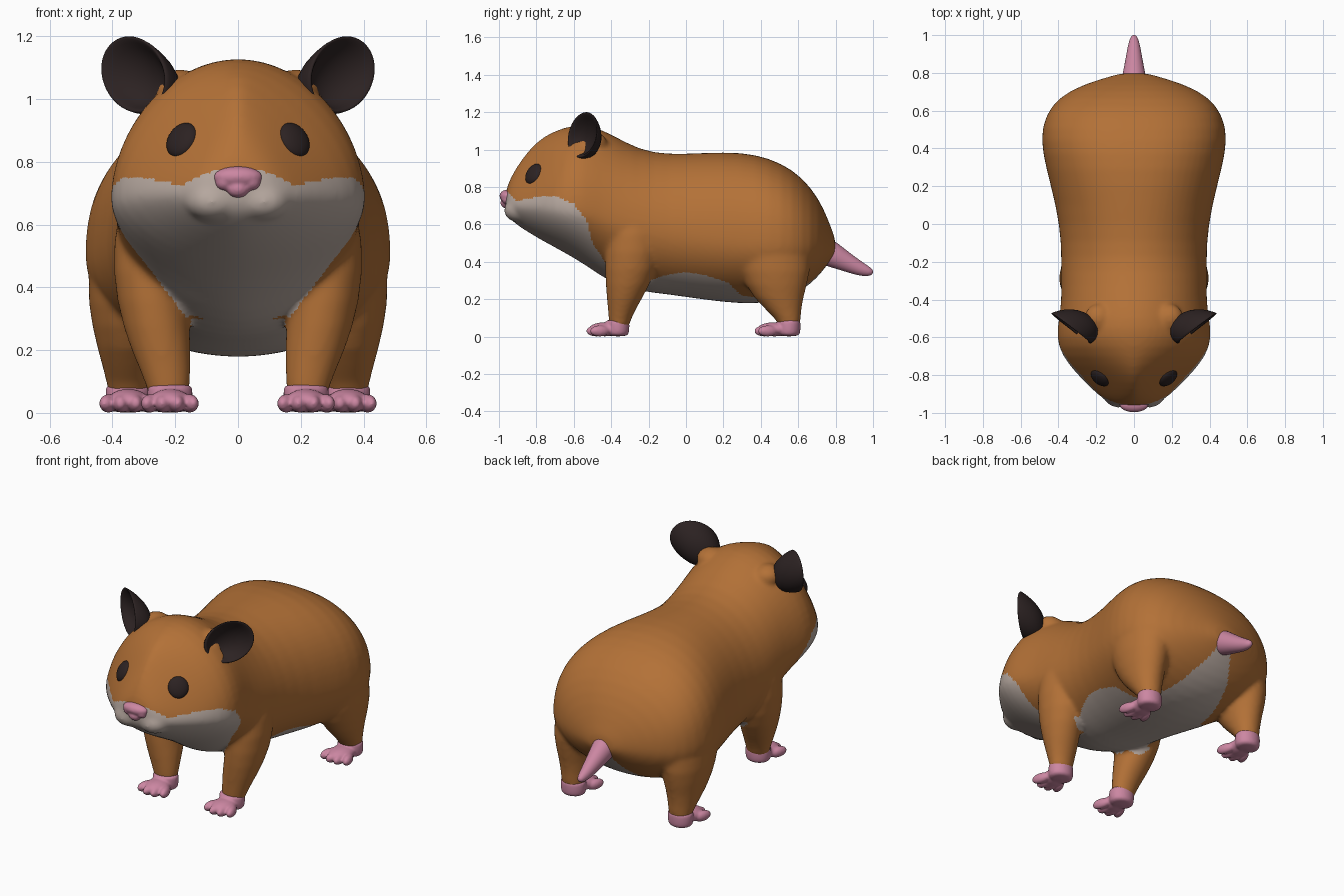
import bpy, bmesh, math
from mathutils import Matrix, Vector

if "Cube" in bpy.data.objects:
    bpy.data.objects.remove(bpy.data.objects["Cube"], do_unlink=True)


def material(name, rgb):
    m = bpy.data.materials.new(name)
    m.use_nodes = True
    m.diffuse_color = (*rgb, 1)
    bsdf = m.node_tree.nodes["Principled BSDF"]
    bsdf.inputs["Base Color"].default_value = (*rgb, 1)
    bsdf.inputs["Roughness"].default_value = 0.7
    return m


FUR = material("orange fur", (0.45, 0.165, 0.038))
CREAM = material("pale belly fur", (0.48, 0.4, 0.355))
PINK = material("pink skin", (0.6, 0.24, 0.36))
DARK = material("dark brown", (0.025, 0.016, 0.016))


def ellipsoid(bm, centre, radii, rot=None):
    mat = Matrix.Translation(centre) @ (rot or Matrix()) @ Matrix.Diagonal((*radii, 1))
    bmesh.ops.create_uvsphere(bm, u_segments=20, v_segments=12, radius=1, matrix=mat)


def loft(bm, rings):
    """Skin a list of closed rings and cap both ends."""
    loops = [[bm.verts.new(p) for p in ring] for ring in rings]
    n = len(loops[0])
    for a, b in zip(loops, loops[1:]):
        for i in range(n):
            j = (i + 1) % n
            bm.faces.new((a[i], a[j], b[j], b[i]))
    bm.faces.new(loops[0][::-1])
    bm.faces.new(loops[-1])


def angles(n):
    return [math.tau * i / n for i in range(n)]


def oval(x, y, z, rx, ry):
    return [(x + rx * math.cos(a), y + ry * math.sin(a), z) for a in angles(16)]


def finish(name, bm, mats, voxel=0, smooth=0):
    """Make an object, fuse its pieces and bake the modifiers."""
    bmesh.ops.recalc_face_normals(bm, faces=bm.faces[:])
    mesh = bpy.data.meshes.new(name)
    bm.to_mesh(mesh)
    bm.free()
    ob = bpy.data.objects.new(name, mesh)
    bpy.context.collection.objects.link(ob)
    ob.modifiers.new("round", "SUBSURF").levels = 1
    if voxel:
        r = ob.modifiers.new("fuse", "REMESH")
        r.mode, r.voxel_size = "VOXEL", voxel
        s = ob.modifiers.new("soften", "SMOOTH")
        s.factor, s.iterations = 0.5, smooth
    bpy.context.view_layer.update()
    baked = bpy.data.meshes.new_from_object(ob.evaluated_get(bpy.context.evaluated_depsgraph_get()))
    ob.modifiers.clear()
    ob.data = baked
    baked.materials.clear()
    for m in mats:
        baked.materials.append(m)
    baked.shade_smooth()
    return ob


def interp(points, t):
    if t <= points[0][0]:
        return points[0][1]
    for (a, u), (b, v) in zip(points, points[1:]):
        if t <= b:
            return u + (v - u) * (t - a) / (b - a)
    return points[-1][1]


# Body and head: y, top, bottom, widest height, half width, upper roundness
SECTIONS = [
    (-.968, .775, .665, .72, .085, 1.8), (-.935, .86, .62, .70, .155, 1.5),
    (-.88, .95, .58, .70, .22, 1.3), (-.8, 1.05, .53, .70, .30, 1.3),
    (-.7, 1.105, .475, .69, .385, 1.65), (-.6, 1.135, .42, .68, .415, 1.95),
    (-.5, 1.13, .355, .66, .40, 1.95), (-.4, 1.085, .285, .62, .385, 2),
    (-.25, 1.0, .24, .58, .39, 2), (-.1, .975, .225, .56, .385, 2),
    (.1, .985, .195, .53, .415, 2.1), (.3, .99, .172, .51, .47, 2.25),
    (.45, .955, .18, .5, .498, 2.35), (.57, .895, .215, .49, .475, 2.35),
    (.67, .8, .28, .49, .405, 2.2), (.74, .68, .36, .49, .27, 2),
    (.78, .57, .42, .48, .13, 2), (.8, .52, .44, .47, .07, 2),
]


def section(y, top, bottom, zc, w, p):
    ring = []
    low = 1.7 if y < -.35 else 2
    for a in angles(32):
        c, s = math.cos(a), math.sin(a)
        e = 2 / (p if s > 0 else low)
        h = top - zc if s > 0 else zc - bottom
        ring.append((math.copysign(abs(c) ** e, c) * w, y,
                     zc + math.copysign(abs(s) ** e, s) * h))
    return ring


# Legs: x, y, z, x radius, y radius from ankle to shoulder
FRONT_LEG = [(.22, -.358, .03, .066, .054), (.222, -.356, .09, .07, .058),
             (.245, -.33, .2, .1, .095), (.275, -.295, .35, .117, .145),
             (.285, -.28, .55, .125, .15), (.25, -.28, .75, .1, .1)]
HIND_LEG = [(.35, .555, .03, .064, .054), (.35, .552, .09, .067, .062),
            (.35, .49, .2, .1, .135), (.35, .475, .35, .135, .2),
            (.32, .45, .5, .16, .22), (.27, .42, .7, .14, .18)]

bm = bmesh.new()
loft(bm, [section(*s) for s in SECTIONS])
for side in (1, -1):
    for leg in (FRONT_LEG, HIND_LEG):
        loft(bm, [oval(side * x, *rest) for x, *rest in leg])
    ellipsoid(bm, (side * .08, -.893, .675), (.09, .082, .065))    # muzzle lobe
    ellipsoid(bm, (side * .185, -.5, 1.035), (.08, .08, .06))      # ear root
body = finish("body", bm, [FUR, CREAM], voxel=.012, smooth=10)

# Pale fur on the cheeks, chest and belly
CHEEK = [(-1, .79), (-.955, .775), (-.91, .725), (-.8, .745), (-.7, .75), (-.6, .71),
         (-.53, .62), (-.5, .5), (-.44, .42), (-.36, .38)]
BELLY_Z = [(-.2, .3), (-.1, .33), (0, .345), (.1, .33), (.25, .28), (.5, .3), (.75, .42)]
BELLY_X = [(-.25, .15), (-.1, .45), (.15, .45), (.3, .22), (.5, .17), (.65, .12), (.78, .04)]
for f in body.data.polygons:
    x, y, z = f.center
    if y < -.36:
        pale = z < interp(CHEEK, y) and (y < -.5 or abs(x) < .14 + .75 * (z - .27))
    else:
        pale = z < interp(BELLY_Z, y) and abs(x) < interp(BELLY_X, y) and f.normal.z < .1
    f.material_index = int(pale)


# Feet: ankle cuff, sole and four toes each
def foot(name, x, heel, length):
    bm = bmesh.new()
    loft(bm, [oval(x, heel, z, .073 * k, .063 * k)
              for z, k in ((0, .85), (.02, 1), (.06, 1.02), (.085, 1), (.09, .9))])
    ellipsoid(bm, (x, heel - length * .4, .039), (.066, length * .5, .038))
    for i in range(4):
        k = i - 1.5
        tip = heel - length + abs(k) * .018
        ellipsoid(bm, (x + k * .042, tip + .052, .03), (.026, .056, .03),
                  Matrix.Rotation(k * .2, 4, "Z"))
    finish(name, bm, [PINK], voxel=.007, smooth=4)


# Ear: a sheared bowl opening forwards and outwards
EAR = [(.012, -1), (.068, -.9), (.108, -.5), (.126, 0), (.122, .08), (.108, 0),
       (.085, -.3), (.045, -.5), (.01, -.55)]


def ear(name, side):
    centre, apex = Vector((.328, -.55, 1.077)), Vector((.225, -.49, 1.03))
    normal = Vector((.6, -.8, .05)).normalized()
    across = Vector((0, 0, 1)).cross(normal).normalized()
    up = normal.cross(across) + across * .2
    bm = bmesh.new()
    rings = []
    for r, h in EAR:
        c = centre + (centre - apex) * h
        rings.append([c + (across * math.cos(a) * 1.06 + up * math.sin(a)) * r for a in angles(24)])
    loft(bm, [[(p.x * side, p.y, p.z) for p in ring] for ring in rings])
    finish(name, bm, [DARK])


# Eye: a flattened ball set on the head surface
def eye(name, side):
    hit, spot, normal, _ = body.ray_cast(Vector((side * .182, -2, .872)), Vector((0, 1, 0)))
    bm = bmesh.new()
    ellipsoid(bm, spot - normal * .006, (.058, .062, .028),
              normal.to_track_quat("Z", "Y").to_matrix().to_4x4())
    finish(name, bm, [DARK])


for side, word in ((1, "left"), (-1, "right")):
    foot(word + "_front_foot", side * .217, -.365, .175)
    foot(word + "_hind_foot", side * .35, .55, .192)
    ear(word + "_ear", side)
    eye(word + "_eye", side)

# Nose: broad top, narrow base
bm = bmesh.new()
ellipsoid(bm, (0, -.955, .752), (.08, .043, .034))
ellipsoid(bm, (0, -.96, .715), (.038, .033, .03))
for side in (1, -1):
    ellipsoid(bm, (side * .042, -.953, .735), (.032, .034, .028))
finish("nose", bm, [PINK], voxel=.006, smooth=6)

# Tail: y, z, radius
TAIL = [(.72, .47, .075), (.79, .435, .063), (.86, .398, .048), (.93, .362, .036),
        (.98, .345, .024), (1.0, .34, .01)]
bm = bmesh.new()
loft(bm, [[(r * math.cos(a), y + .4 * r * math.sin(a), z + r * math.sin(a)) for a in angles(16)]
          for y, z, r in TAIL])
finish("tail", bm, [PINK])
